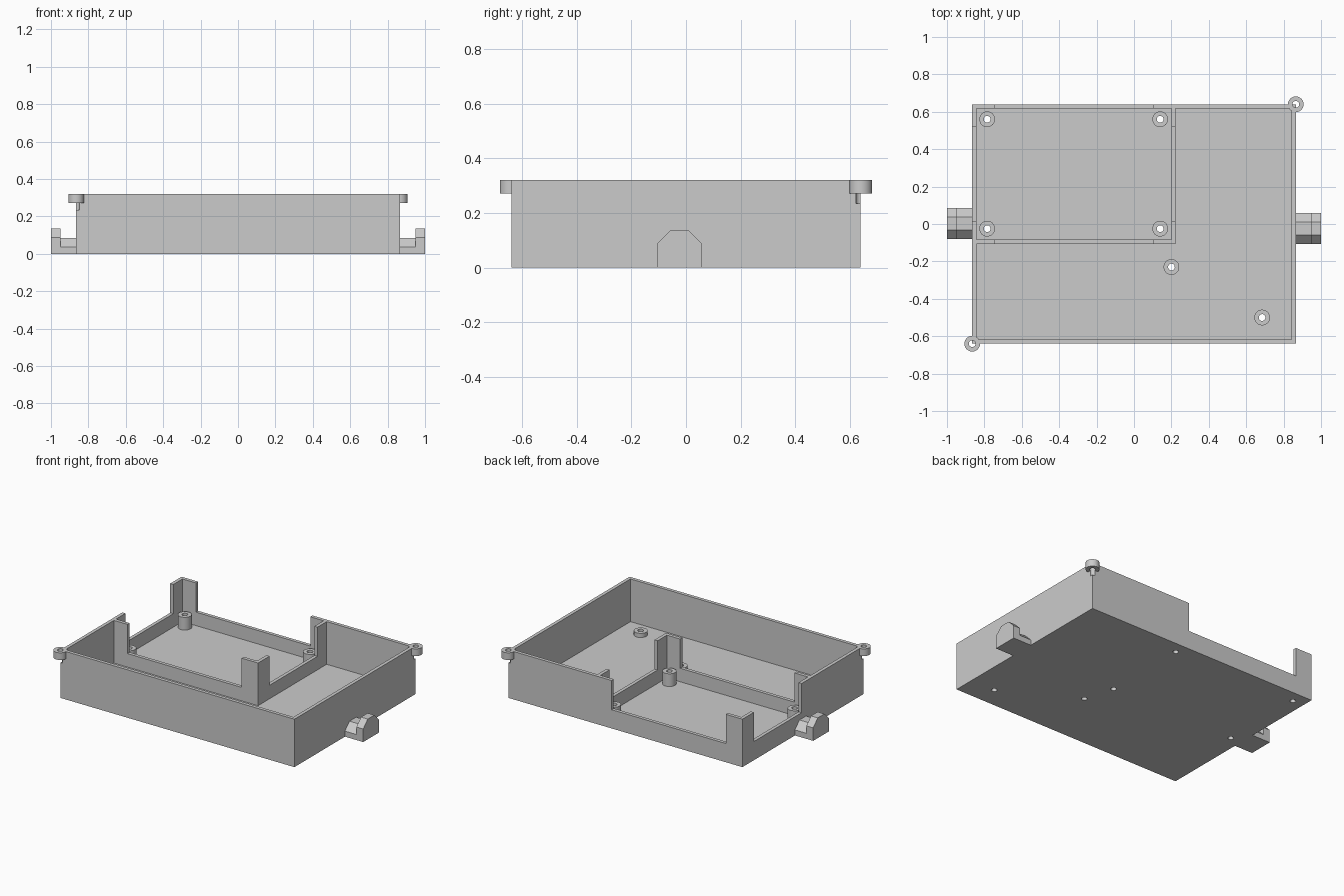
import bpy
import bmesh
from math import cos, sin, tau
from mathutils import Vector

cube = bpy.data.objects.get("Cube")
if cube:
    bpy.data.objects.remove(cube, do_unlink=True)

grey = bpy.data.materials.new("light grey plastic")
grey.use_nodes = True
GREY = (0.6, 0.6, 0.6, 1)
grey.diffuse_color = GREY
grey.node_tree.nodes["Principled BSDF"].inputs["Base Color"].default_value = GREY

# Main dimensions
HX, HY, TOP = 0.865, 0.64, 0.32
WALL, FLOOR, LOW = 0.023, 0.035, 0.125
RING, HOLE = 0.042, 0.018


def prism(name, outline, lo, hi, axis="z"):
    """Extrude an outline: (x, y) along z, or (y, z) along x."""
    def place(p, d):
        return Vector((p[0], p[1], d)) if axis == "z" else Vector((d, p[0], p[1]))
    bm = bmesh.new()
    a = [bm.verts.new(place(p, lo)) for p in outline]
    b = [bm.verts.new(place(p, hi)) for p in outline]
    bm.faces.new(a[::-1])
    bm.faces.new(b)
    n = len(outline)
    for i in range(n):
        j = (i + 1) % n
        bm.faces.new((a[i], a[j], b[j], b[i]))
    bmesh.ops.recalc_face_normals(bm, faces=bm.faces)
    mesh = bpy.data.meshes.new(name)
    bm.to_mesh(mesh)
    bm.free()
    mesh.materials.append(grey)
    obj = bpy.data.objects.new(name, mesh)
    bpy.context.collection.objects.link(obj)
    return obj


def box(name, x0, x1, y0, y1, z0, z1):
    return prism(name, [(x0, y0), (x1, y0), (x1, y1), (x0, y1)], z0, z1)


def cylinder(name, x, y, r, z0, z1):
    ring = [(x + r * cos(tau * i / 32), y + r * sin(tau * i / 32)) for i in range(32)]
    return prism(name, ring, z0, z1)


def activate(obj):
    bpy.ops.object.select_all(action="DESELECT")
    obj.select_set(True)
    bpy.context.view_layer.objects.active = obj


def cut(obj, *cutters):
    activate(obj)
    for cutter in cutters:
        cutter.hide_render = True
        mod = obj.modifiers.new("cut", "BOOLEAN")
        mod.operation, mod.solver, mod.object = "DIFFERENCE", "EXACT", cutter
        bpy.ops.object.modifier_apply(modifier=mod.name)
        bpy.data.objects.remove(cutter, do_unlink=True)


def smooth(obj):
    activate(obj)
    bpy.ops.object.shade_smooth_by_angle()


def tube(name, x, y, z0, z1):
    obj = cylinder(name, x, y, RING, z0, z1)
    cut(obj, cylinder("drill", x, y, HOLE, z0 - 0.1, z1 + 0.1))
    smooth(obj)


def notches():
    """Openings between the tall corner posts of the inner bay."""
    return (box("notch_x", -0.742, 0.102, -0.2, 0.8, LOW, 0.5),
            box("notch_y", -1.0, 0.3, 0.015, 0.52, LOW, 0.5))


# Standoff positions: four tall ones in the bay, two short ones outside it
tall = [(x, y) for x in (-0.785, 0.14) for y in (-0.025, 0.56)]
short = [(0.2, -0.23), (0.685, -0.5)]
ears = {"front_right_ear": (-HX, -HY), "back_left_ear": (HX, HY)}

# Open tray with notched walls, floor holes and blind holes in two corners
tray = box("tray", -HX, HX, -HY, HY, 0, TOP)
cut(tray, box("cavity", -HX + WALL, HX - WALL, -HY + WALL, HY - WALL, FLOOR, 0.5),
    *notches(),
    *[cylinder("drill", x, y, HOLE, -0.1, 0.1) for x, y in tall + short],
    *[cylinder("drill", x, y, HOLE, 0.235, 0.5) for x, y in ears.values()])
smooth(tray)

# L-shaped divider enclosing the bay
bx, by = 0.223, -0.107
divider = prism("bay_divider", [
    (-HX + WALL, by), (bx, by), (bx, HY - WALL), (bx - WALL, HY - WALL),
    (bx - WALL, by + WALL), (-HX + WALL, by + WALL)], FLOOR, TOP)
cut(divider, *notches())

# Standoffs
for i, (x, y) in enumerate(tall):
    tube(f"tall_standoff_{i + 1}", x, y, FLOOR, 0.12)
for i, (x, y) in enumerate(short):
    tube(f"short_standoff_{i + 1}", x, y, FLOOR, 0.063)

# Screw ears on opposite corners
for name, (x, y) in ears.items():
    tube(name, x, y, 0.272, TOP)

# Side hooks: a low bridge with a taller chamfered end plate
for side, sx, yc in (("left", 1, -0.024), ("right", -1, 0.003)):
    for part, x0, x1, h in (("bridge", HX, 0.95, 0.085), ("end_plate", 0.95, 1.0, 0.135)):
        w, c = 0.083, 0.048
        outline = [(yc - w, 0), (yc + w, 0), (yc + w, h - c),
                   (yc + w - c, h), (yc - w + c, h), (yc - w, h - c)]
        prism(f"{side}_hook_{part}", outline, sx * x0, sx * x1, "x")
